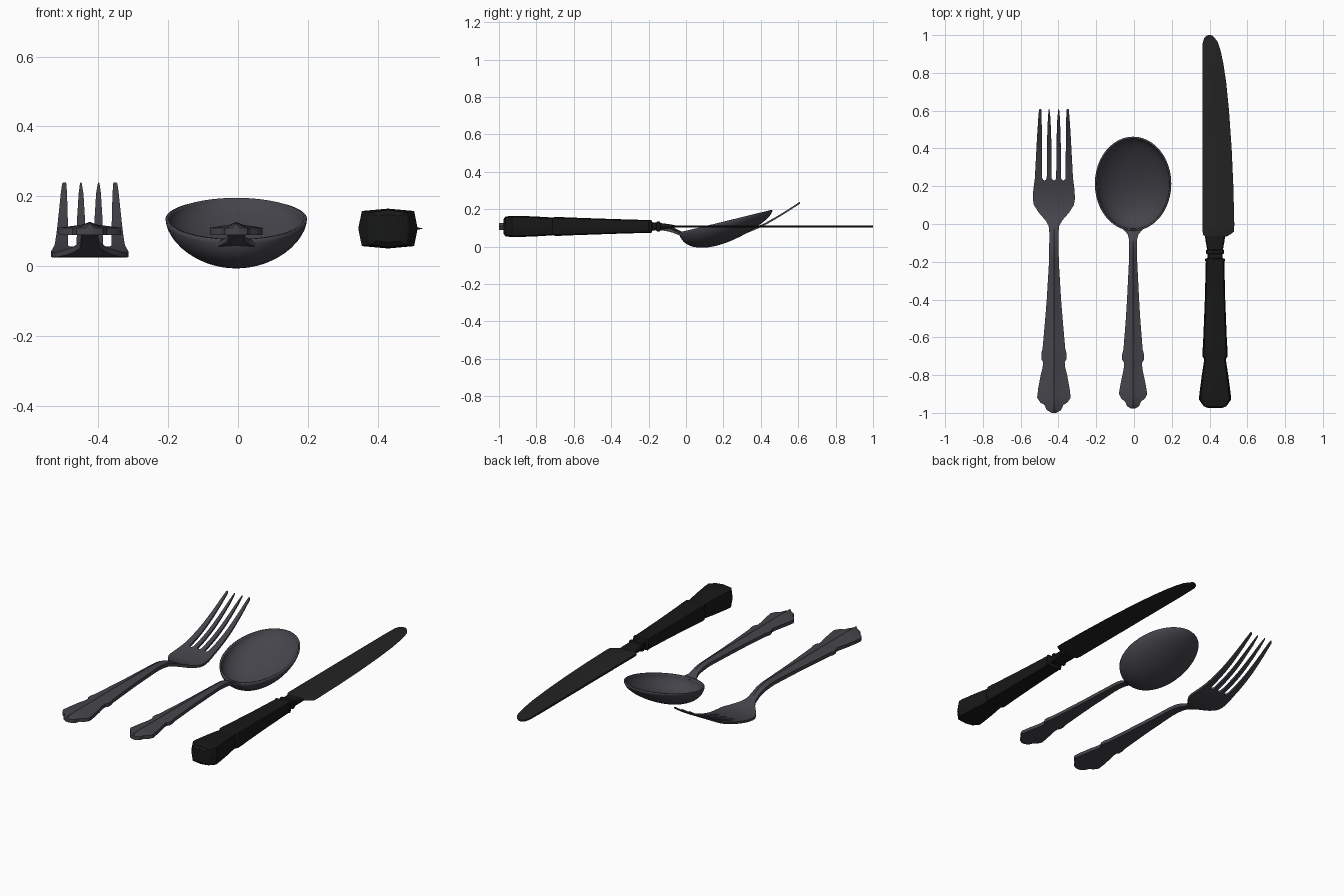
import bpy, bmesh, math

if "Cube" in bpy.data.objects:
    bpy.data.objects.remove(bpy.data.objects["Cube"])


def material(name, rgb):
    m = bpy.data.materials.new(name)
    m.diffuse_color = (*rgb, 1)
    m.use_nodes = True
    m.node_tree.nodes["Principled BSDF"].inputs["Base Color"].default_value = m.diffuse_color
    return m


steel = material("dark_steel", (0.058, 0.058, 0.07))
blade_mat = material("blade_steel", (0.017, 0.017, 0.017))
grip_mat = material("black_grip", (0.008, 0.009, 0.008))


def lerp(tab, y):
    """Linear lookup in a list of (y, value)."""
    if y <= tab[0][0]:
        return tab[0][1]
    for (a, p), (b, q) in zip(tab, tab[1:]):
        if y <= b:
            return p + (q - p) * (y - a) / (b - a)
    return tab[-1][1]


def smooth(tab, y):
    """Hermite lookup for a soft bend."""
    if y <= tab[0][0]:
        return tab[0][1]
    n = len(tab)

    def slope(i):
        a, b = tab[max(i - 1, 0)], tab[min(i + 1, n - 1)]
        return (b[1] - a[1]) / (b[0] - a[0])

    for i in range(n - 1):
        (a, p), (b, q) = tab[i], tab[i + 1]
        if y <= b:
            h = b - a
            t = (y - a) / h
            return ((2*t**3 - 3*t*t + 1) * p + (t**3 - 2*t*t + t) * h * slope(i)
                    + (3*t*t - 2*t**3) * q + (t**3 - t*t) * h * slope(i + 1))
    return tab[-1][1]


def loft(bm, rings):
    """Skin a list of closed rings and cap both ends."""
    vs = [[bm.verts.new(p) for p in r] for r in rings]
    n = len(vs[0])
    for a, b in zip(vs, vs[1:]):
        for i in range(n):
            j = (i + 1) % n
            bm.faces.new((a[i], a[j], b[j], b[i]))
    bm.faces.new(vs[0])
    bm.faces.new(vs[-1])


def finish(bm, name, mat, angle=30):
    bmesh.ops.recalc_face_normals(bm, faces=bm.faces)
    me = bpy.data.meshes.new(name)
    bm.to_mesh(me)
    bm.free()
    ob = bpy.data.objects.new(name, me)
    bpy.context.collection.objects.link(ob)
    me.materials.append(mat)
    bpy.ops.object.select_all(action='DESELECT')
    ob.select_set(True)
    bpy.context.view_layer.objects.active = ob
    bpy.ops.object.shade_smooth_by_angle(angle=math.radians(angle))
    return ob


def stations(tab, step=0.025):
    """Profile points plus evenly spaced extra ones."""
    ys = [p[0] for p in tab]
    for a, b in zip(ys[:], ys[1:]):
        k = max(1, math.ceil((b - a) / step))
        ys += [a + (b - a) * i / k for i in range(1, k)]
    return sorted(ys)


def crowned_bar(bm, cx, width, zc, thick, crown):
    """Flat bar with a raised middle ridge, running along y."""
    rings = []
    for y in stations(width):
        w, z, t, c = lerp(width, y), smooth(zc, y), lerp(thick, y) / 2, lerp(crown, y)
        sec = [(-w, -t), (-w, t), (-.27*w, t + .5*c), (0, t + c),
               (.27*w, t + .5*c), (w, t), (w, -t), (0, -t)]
        rings.append([(cx + x, y, z + dz) for x, dz in sec])
    loft(bm, rings)


# Fork: handle and head
FX = -0.424
fork_w = [(-1, .012), (-.985, .038), (-.958, .05), (-.945, .072), (-.92, .089),
          (-.87, .083), (-.8, .07), (-.76, .06), (-.73, .057), (-.715, .067),
          (-.685, .067), (-.66, .06), (-.5, .046), (-.4, .038), (-.2, .026),
          (-.05, .024), (-.01, .028), (.02, .045), (.06, .08), (.1, .106),
          (.13, .111), (.17, .11), (.23, .103)]
fork_z = [(-1, .1), (-.25, .102), (-.15, .1), (-.08, .088), (0, .056), (.06, .037),
          (.12, .033), (.2, .043), (.3, .07), (.4, .11), (.5, .165), (.61, .235)]
fork_t = [(-1, .02), (-.1, .022), (.1, .014), (.61, .01)]
bm = bmesh.new()
crowned_bar(bm, FX, fork_w, fork_z, fork_t, [(-1, .017), (-.15, .014), (.05, 0)])

# Fork: tines, each given as (y, inner edge, outer edge) and mirrored
inner = [(.23, 0, .05), (.234, .007, .043), (.243, .012, .038), (.45, .014, .036),
         (.56, .018, .032), (.605, .023, .028), (.61, .0245, .0265)]
outer = [(.23, .05, .103), (.234, .057, .102), (.243, .062, .101), (.45, .063, .09),
         (.56, .065, .083), (.605, .067, .079), (.61, .069, .076)]
for side in (-1, 1):
    for tine in (inner, outer):
        lo = [(y, a) for y, a, b in tine]
        hi = [(y, b) for y, a, b in tine]
        rings = []
        for y in stations(lo):
            a, b = FX + side * lerp(lo, y), FX + side * lerp(hi, y)
            z, t = smooth(fork_z, y), lerp(fork_t, y) / 2
            rings.append([(a, y, z - t), (a, y, z + t), (b, y, z + t), (b, y, z - t)])
        loft(bm, rings)
finish(bm, "fork", steel)

# Spoon: handle
SX = -0.005
spoon_w = [(-.977, .01), (-.965, .032), (-.94, .042), (-.925, .062), (-.9, .075),
           (-.85, .067), (-.77, .05), (-.735, .047), (-.718, .058), (-.69, .058),
           (-.665, .051), (-.5, .038), (-.4, .032), (-.2, .022), (-.08, .022),
           (-.055, .028), (-.025, .055)]
spoon_z = [(-.977, .1), (-.25, .102), (-.15, .1), (-.09, .09), (-.025, .062)]
bm = bmesh.new()
crowned_bar(bm, SX, spoon_w, spoon_z, [(-1, .02), (-.1, .02), (-.025, .012)],
            [(-1, .017), (-.15, .014), (-.04, 0)])
finish(bm, "spoon_handle", steel)

# Spoon: bowl hung below a tilted oval rim
bm = bmesh.new()
N, R = 48, 14


def bowl_point(r, a):
    u, v = r * math.sin(a), r * math.cos(a)
    y = .213 + .245 * u
    depth = .111 * max(0, 1 - r * r) ** .55 * (1 - .28 * u)
    return (SX + .198 * v, y, .085 + .24 * y - depth)


centre = bm.verts.new(bowl_point(0, 0))
rows = [[bm.verts.new(bowl_point(math.sin(math.pi / 2 * k / R), 2 * math.pi * i / N))
         for i in range(N)] for k in range(1, R + 1)]
for i in range(N):
    j = (i + 1) % N
    bm.faces.new((centre, rows[0][j], rows[0][i]))
    for a, b in zip(rows, rows[1:]):
        bm.faces.new((a[i], a[j], b[j], b[i]))
bmesh.ops.recalc_face_normals(bm, faces=bm.faces)
if centre.normal.z > 0 or centre.link_faces[0].normal.z > 0:
    bmesh.ops.reverse_faces(bm, faces=bm.faces)
bowl = finish(bm, "spoon_bowl", steel, 50)
shell = bowl.modifiers.new("shell", 'SOLIDIFY')
shell.thickness = .009
shell.offset = 0

# Knife: faceted grip and bolster, as (y, half width, half height)
KX, KZ = .429, .108
grip = [(-.975, .035, .04), (-.965, .06, .053), (-.93, .085, .057), (-.9, .083, .057),
        (-.8, .07, .053), (-.735, .06, .049), (-.715, .057, .047), (-.7, .067, .05),
        (-.67, .066, .05), (-.6, .062, .047), (-.4, .054, .04), (-.2, .049, .034),
        (-.195, .053, .035), (-.185, .053, .035), (-.18, .04, .022), (-.16, .04, .02),
        (-.155, .048, .026), (-.14, .048, .026), (-.135, .042, .018), (-.09, .05, .012),
        (-.06, .054, .007)]
bm = bmesh.new()
section = [(0, 1), (.88, .88), (1, 0), (.88, -.88), (0, -1), (-.88, -.88), (-1, 0), (-.88, .88)]
loft(bm, [[(KX + w * sx, y, KZ + h * sz) for sx, sz in section] for y, w, h in grip])
finish(bm, "knife_handle", grip_mat)

# Knife: blade with straight back and curved cutting edge, as (y, back x, edge x)
blade = [(-.066, .378, .49), (-.058, .366, .505), (-.04, .363, .53), (0, .363, .531),
         (.2, .363, .526), (.4, .363, .517), (.6, .363, .503), (.75, .363, .488),
         (.85, .363, .473), (.92, .363, .458), (.96, .364, .445), (.985, .372, .428),
         (.997, .384, .414), (1, .394, .406)]
bm = bmesh.new()
rings = []
for y, a, b in blade:
    t, m = .006 if y < .9 else .0045, a + .82 * (b - a)
    rings.append([(a, y, KZ - t), (a, y, KZ + t), (m, y, KZ + t), (b, y, KZ), (m, y, KZ - t)])
loft(bm, rings)
finish(bm, "knife_blade", blade_mat)
